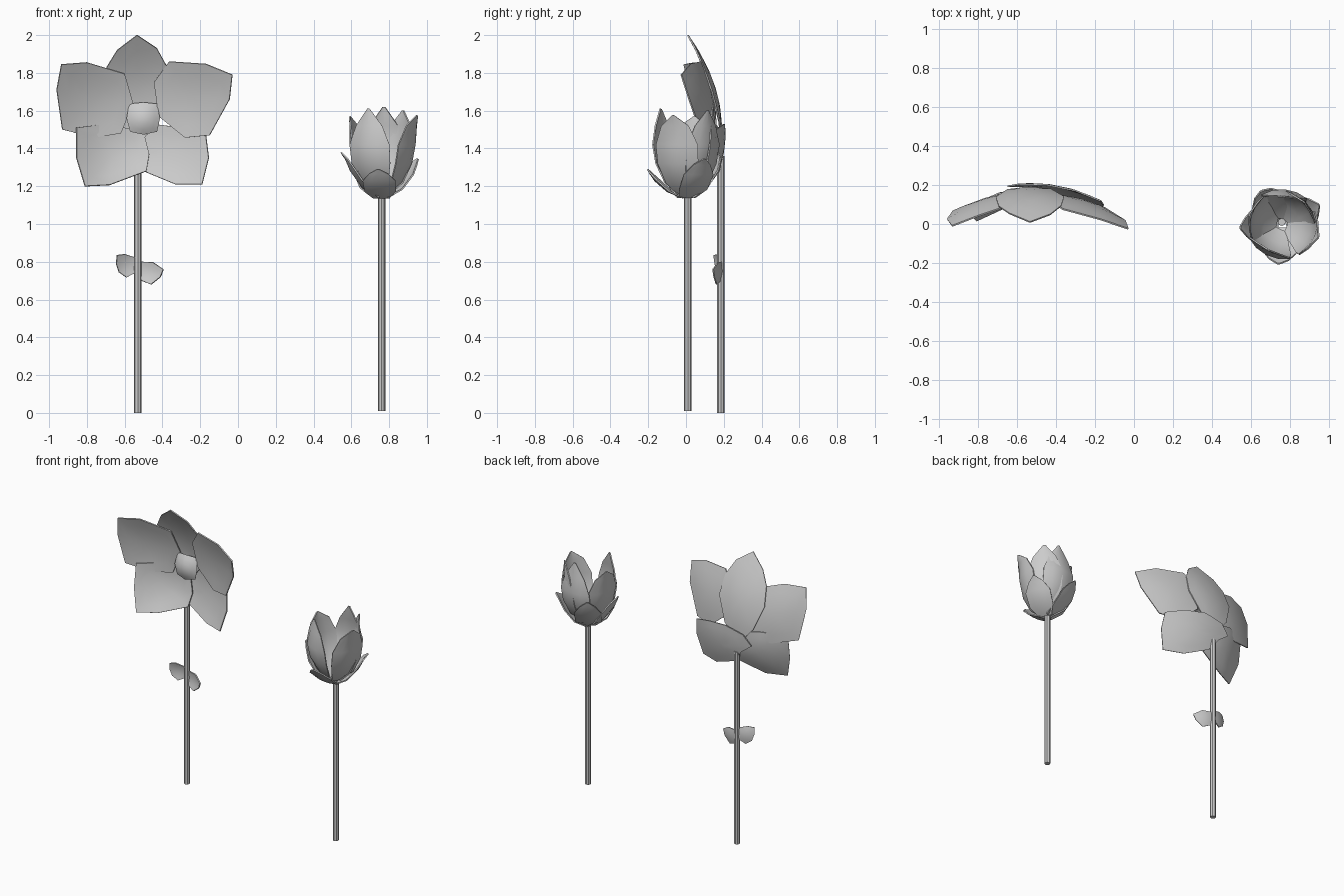
import bpy, bmesh
from math import sin, cos, radians

if "Cube" in bpy.data.objects:
    bpy.data.objects.remove(bpy.data.objects["Cube"])


def finish(name, bm, thickness=0.008):
    bmesh.ops.recalc_face_normals(bm, faces=bm.faces)
    me = bpy.data.meshes.new(name)
    bm.to_mesh(me)
    bm.free()
    ob = bpy.data.objects.new(name, me)
    bpy.context.collection.objects.link(ob)
    for p in me.polygons:
        p.use_smooth = True
    if thickness:
        mod = ob.modifiers.new("thickness", 'SOLIDIFY')
        mod.thickness = thickness
        mod.offset = 0
    bpy.ops.object.select_all(action='DESELECT')
    ob.select_set(True)
    bpy.context.view_layer.objects.active = ob
    if thickness:
        bpy.ops.object.modifier_apply(modifier="thickness")
    bpy.ops.object.shade_smooth_by_angle(angle=radians(35))
    return ob


def stem(name, x, y, z0, z1):
    bm = bmesh.new()
    bmesh.ops.create_cone(bm, cap_ends=True, segments=8, radius1=0.02,
                          radius2=0.02, depth=z1 - z0)
    bmesh.ops.translate(bm, verts=bm.verts, vec=(x, y, (z0 + z1) / 2))
    finish(name, bm, 0)


def bowl_petal(name, outline, y0, bend, centre=(-0.53, 1.5)):
    """Front outline in x, z laid on a bowl that curves forward from centre."""
    def pos(x, z):
        d2 = (x - centre[0]) ** 2 + (z - centre[1]) ** 2
        return (x, y0 - bend * d2, z)
    n = len(outline)
    cx = sum(p[0] for p in outline) / n
    cz = sum(p[1] for p in outline) / n
    bm = bmesh.new()
    rings = [[bm.verts.new(pos(cx + (x - cx) * s, cz + (z - cz) * s))
              for x, z in outline] for s in (0.35, 0.7, 1)]
    mid = bm.verts.new(pos(cx, cz))
    for i in range(n):
        j = (i + 1) % n
        bm.faces.new((mid, rings[0][i], rings[0][j]))
        for a, b in zip(rings, rings[1:]):
            bm.faces.new((a[i], b[i], b[j], a[j]))
    finish(name, bm)


def cup_petal(name, angle, rows, curve=0.2):
    """Cupped petal around the bud axis; rows are height, radius, half width."""
    a = radians(angle)
    bm = bmesh.new()
    grid = []
    for z, r, hw in rows:
        line = []
        for s in (-1, -0.5, 0, 0.5, 1):
            t = s * hw / curve
            out, side = r - curve * (1 - cos(t)), curve * sin(t)
            line.append(bm.verts.new((0.76 + out * cos(a) - side * sin(a),
                                      out * sin(a) + side * cos(a), z)))
        grid.append(line)
    for p, q in zip(grid, grid[1:]):
        for i in range(4):
            bm.faces.new((p[i], p[i + 1], q[i + 1], q[i]))
    finish(name, bm)


# open flower: stem and five broad petals
stem("open_flower_stem", -0.53, 0.185, 0, 1.36)
bowl_petal("top_petal", [(-0.535, 2.0), (-0.43, 1.93), (-0.375, 1.83), (-0.36, 1.7),
                         (-0.43, 1.54), (-0.5, 1.45), (-0.57, 1.45), (-0.65, 1.54),
                         (-0.71, 1.7), (-0.695, 1.83), (-0.64, 1.92)], 0.187, 0.71)
bowl_petal("left_petal", [(-0.935, 1.845), (-0.8, 1.855), (-0.6, 1.795), (-0.555, 1.64),
                          (-0.62, 1.48), (-0.76, 1.457), (-0.93, 1.5), (-0.96, 1.71)],
           0.165, 0.62)
bowl_petal("right_petal", [(-0.365, 1.86), (-0.17, 1.847), (-0.03, 1.79), (-0.045, 1.66),
                           (-0.15, 1.47), (-0.28, 1.457), (-0.42, 1.57), (-0.445, 1.75)],
           0.165, 0.57)
bowl_petal("lower_left_petal", [(-0.855, 1.51), (-0.855, 1.35), (-0.81, 1.2), (-0.68, 1.207),
                                (-0.485, 1.28), (-0.47, 1.37), (-0.5, 1.49), (-0.7, 1.53)],
           0.185, 1.0)
bowl_petal("lower_right_petal", [(-0.17, 1.47), (-0.155, 1.35), (-0.19, 1.21), (-0.33, 1.21),
                                 (-0.5, 1.28), (-0.57, 1.37), (-0.65, 1.43), (-0.59, 1.5),
                                 (-0.45, 1.53), (-0.3, 1.51)], 0.207, 0.68)
# small lip in the middle of the open flower
bowl_petal("centre_lip", [(-0.575, 1.635), (-0.5, 1.642), (-0.43, 1.635), (-0.415, 1.56),
                          (-0.43, 1.49), (-0.5, 1.475), (-0.57, 1.49), (-0.588, 1.56)],
           0.105, -4, (-0.5, 1.55))
# pair of stem leaves
bowl_petal("left_leaf", [(-0.64, 0.835), (-0.6, 0.84), (-0.535, 0.82), (-0.53, 0.75),
                         (-0.59, 0.717), (-0.63, 0.745), (-0.645, 0.79)],
           0.19, 2.6, (-0.53, 0.77))
bowl_petal("right_leaf", [(-0.51, 0.8), (-0.45, 0.797), (-0.395, 0.76), (-0.41, 0.72),
                          (-0.46, 0.68), (-0.51, 0.7), (-0.53, 0.75)],
           0.19, 2.6, (-0.53, 0.76))

# closed bud: stem, five tall petals and four short outer ones
stem("bud_stem", 0.76, 0.01, 0.01, 1.16)
for i, (ang, top, tip) in enumerate([(243, 1.61, 0.15), (340, 1.575, 0.2), (45, 1.6, 0.17),
                                     (85, 1.62, 0.14), (165, 1.57, 0.185)]):
    rows = [(1.16, 0.03, 0.04), (1.22, 0.10, 0.085), (1.32, 0.155, 0.12),
            (1.42, 0.175, 0.125), (1.52, 0.165 * 0.5 + tip * 0.5, 0.078), (top, tip, 0.006)]
    k = 0.94 if i in (2, 4) else 1
    cup_petal(f"bud_petal_{i + 1}", ang, [(z, r * k, w) for z, r, w in rows])
for i, (ang, top, tip) in enumerate([(265, 1.29, 0.205), (27, 1.345, 0.215),
                                     (185, 1.38, 0.215), (122, 1.38, 0.2)]):
    h = top - 1.14
    cup_petal(f"bud_outer_petal_{i + 1}", ang,
              [(1.14, 0.02, 0.045), (1.14 + h * 0.22, 0.10, 0.085),
               (1.14 + h * 0.6, 0.165, 0.09), (1.14 + h * 0.85, 0.19, 0.05),
               (top, tip, 0.006)])
